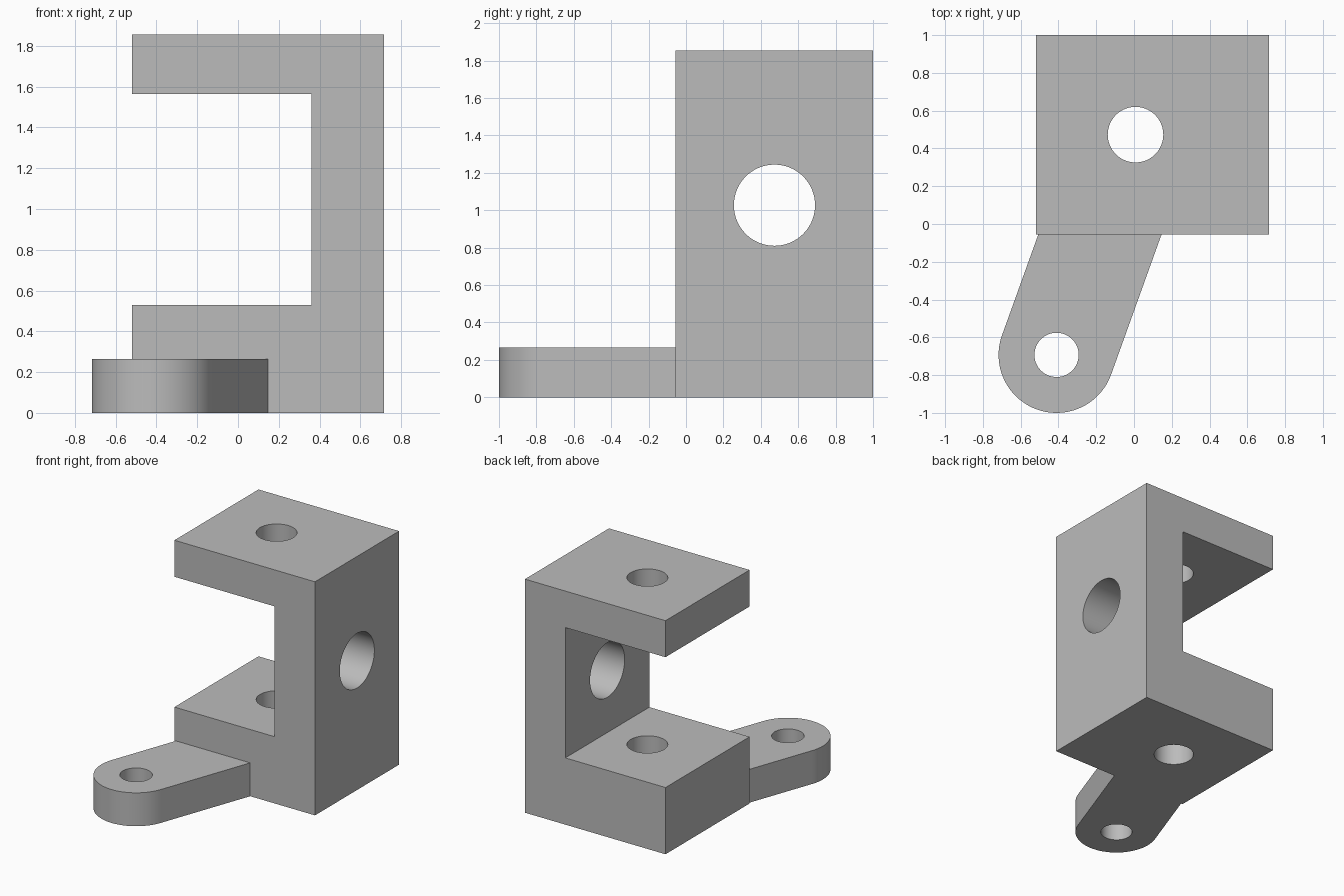
import bpy, bmesh
from math import sin, cos, pi, radians
from mathutils import Matrix, Vector

cube = bpy.data.objects.get("Cube")
if cube:
    bpy.data.objects.remove(cube, do_unlink=True)

grey = bpy.data.materials.new("plain_grey")
grey.use_nodes = True
colour = (0.5, 0.5, 0.5, 1)
grey.diffuse_color = colour
grey.node_tree.nodes["Principled BSDF"].inputs["Base Color"].default_value = colour


def make_object(name, bm):
    bmesh.ops.recalc_face_normals(bm, faces=bm.faces)
    mesh = bpy.data.meshes.new(name)
    bm.to_mesh(mesh)
    bm.free()
    mesh.materials.append(grey)
    obj = bpy.data.objects.new(name, mesh)
    bpy.context.collection.objects.link(obj)
    return obj


def prism(name, outline, offset):
    """Extrude a flat outline along the offset."""
    bm = bmesh.new()
    face = bm.faces.new([bm.verts.new(p) for p in outline])
    grown = bmesh.ops.extrude_face_region(bm, geom=[face])["geom"]
    verts = [g for g in grown if isinstance(g, bmesh.types.BMVert)]
    bmesh.ops.translate(bm, verts=verts, vec=offset)
    return make_object(name, bm)


def cylinder(name, centre, radius, depth, axis="Z"):
    bm = bmesh.new()
    turn = Matrix.Rotation(pi / 2, 4, "Y") if axis == "X" else Matrix()
    bmesh.ops.create_cone(bm, cap_ends=True, segments=96, radius1=radius,
                          radius2=radius, depth=depth,
                          matrix=Matrix.Translation(centre) @ turn)
    return make_object(name, bm)


def combine(target, tool, operation):
    """Apply a boolean and discard the tool object."""
    tool.hide_render = True
    mod = target.modifiers.new(tool.name, "BOOLEAN")
    mod.operation = operation
    mod.solver = "EXACT"
    mod.object = tool
    bpy.context.view_layer.objects.active = target
    bpy.ops.object.modifier_apply(modifier=mod.name)
    bpy.data.objects.remove(tool, do_unlink=True)


# C-shaped clevis body
left, right, front, back, top = -0.52, 0.715, -0.055, 1.0, 1.855
inner, low, high = 0.36, 0.53, 1.565
profile = [(left, 0), (right, 0), (right, top), (left, top),
           (left, high), (inner, high), (inner, low), (left, low)]
bracket = prism("clevis_bracket", [(x, front, z) for x, z in profile],
                (0, back - front, 0))

# Slanted round-ended arm, running a little way into the body
pivot, radius, thick = Vector((-0.41, -0.693, 0)), 0.307, 0.265
lean = radians(70.2)
along = Vector((cos(lean), sin(lean), 0))
across = Vector((along.y, -along.x, 0))
steps = 48
outline = [pivot + radius * (across * cos(pi * i / steps) - along * sin(pi * i / steps))
           for i in range(steps + 1)]
for p in (outline[-1], outline[0]):
    outline.append(p + along * (0.1 - p.y) / along.y)
arm = prism("slanted_arm", outline, (0, 0, thick))
combine(bracket, arm, "UNION")

# Pin hole through both lugs, cross hole through the web, arm hole
for hole in (
    cylinder("lug_hole", (0.008, 0.473, 1), 0.147, 4),
    cylinder("web_hole", (0.54, 0.473, 1.027), 0.217, 0.6, "X"),
    cylinder("arm_hole", pivot, 0.117, 1),
):
    combine(bracket, hole, "DIFFERENCE")

# Smooth curved walls, crisp edges
bpy.ops.object.select_all(action="DESELECT")
bracket.select_set(True)
bpy.context.view_layer.objects.active = bracket
bpy.ops.object.shade_smooth_by_angle(angle=radians(15))
